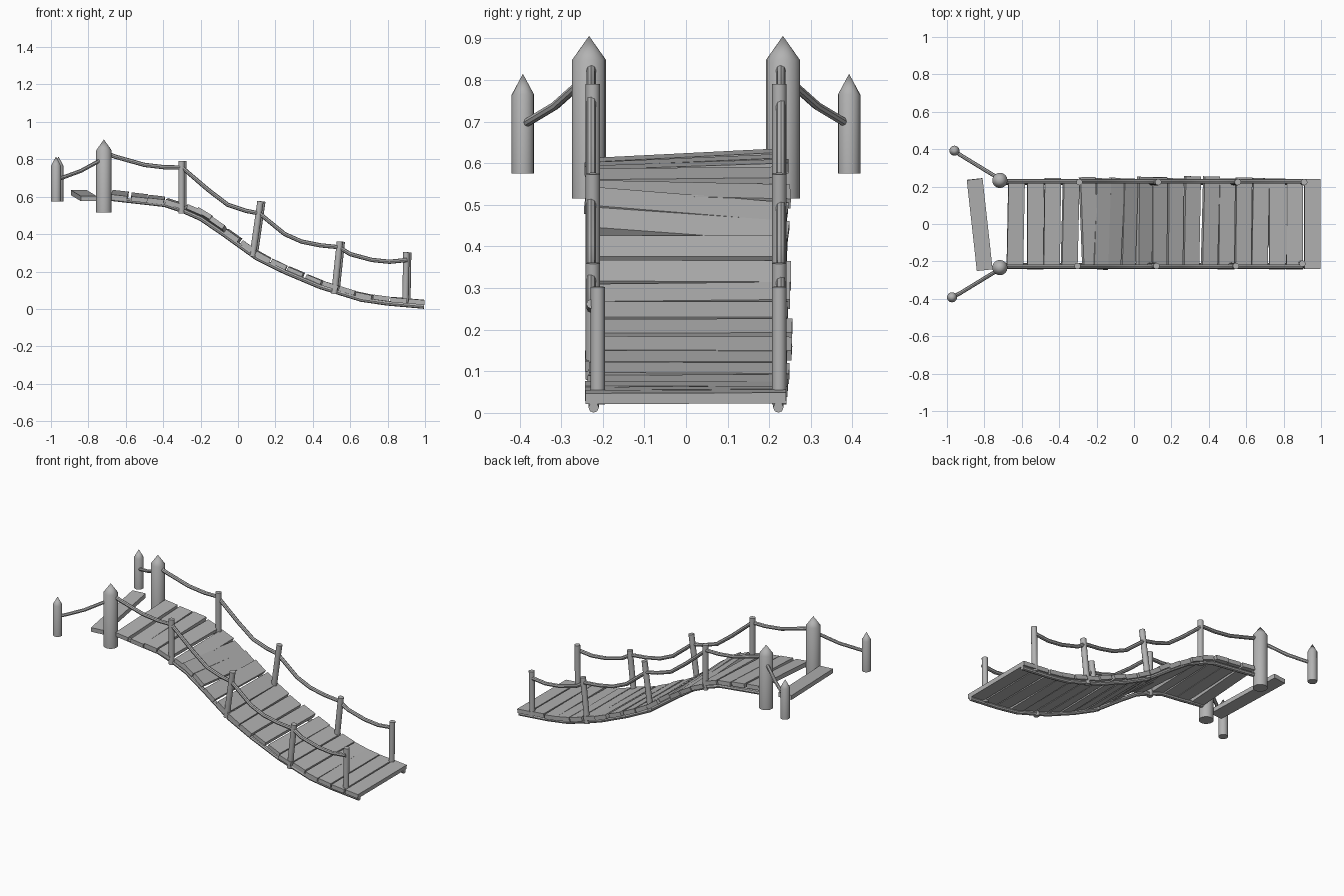
import bpy, bmesh, math, random
from mathutils import Matrix, Vector

random.seed(4)
cube = bpy.data.objects.get("Cube")
if cube:
    bpy.data.objects.remove(cube, do_unlink=True)

GREY = (0.45, 0.45, 0.45, 1)
mat = bpy.data.materials.new("weathered grey")
mat.use_nodes = True
mat.diffuse_color = GREY
mat.node_tree.nodes["Principled BSDF"].inputs["Base Color"].default_value = GREY


def add_mesh(name, mesh, smooth=False):
    obj = bpy.data.objects.new(name, mesh)
    bpy.context.collection.objects.link(obj)
    mesh.materials.clear()
    mesh.materials.append(mat)
    if smooth:
        bpy.ops.object.select_all(action="DESELECT")
        obj.select_set(True)
        bpy.context.view_layer.objects.active = obj
        bpy.ops.object.shade_smooth_by_angle(angle=math.radians(35))
    return obj


def plank(name, centre, size, pitch=0, yaw=0, roll=0):
    bm = bmesh.new()
    bmesh.ops.create_cube(bm, size=1, matrix=Matrix.Diagonal((*size, 1)))
    rot = (Matrix.Rotation(-pitch, 4, "Y") @ Matrix.Rotation(math.radians(yaw), 4, "Z")
           @ Matrix.Rotation(math.radians(roll), 4, "X"))
    bmesh.ops.transform(bm, matrix=Matrix.Translation(centre) @ rot, verts=bm.verts)
    mesh = bpy.data.meshes.new(name)
    bm.to_mesh(mesh)
    bm.free()
    add_mesh(name, mesh)


def post(name, foot, top, radius, tip=0):
    """Round post from foot to top, with an optional pointed end."""
    foot, top = Vector(foot), Vector(top)
    axis = top - foot
    length = axis.length
    bm = bmesh.new()
    bmesh.ops.create_cone(bm, cap_ends=True, segments=16, radius1=radius, radius2=radius,
                          depth=length, matrix=Matrix.Translation((0, 0, length / 2)))
    if tip:
        cap = [f for f in bm.faces if f.normal.z > 0.9]
        centre = bmesh.ops.poke(bm, faces=cap)["verts"][0]
        centre.co.z += tip
    turn = axis.to_track_quat("Z", "Y").to_matrix().to_4x4()
    bmesh.ops.transform(bm, matrix=Matrix.Translation(foot) @ turn, verts=bm.verts)
    mesh = bpy.data.meshes.new(name)
    bm.to_mesh(mesh)
    bm.free()
    add_mesh(name, mesh, True)


def rope(name, points, radius):
    curve = bpy.data.curves.new(name + " path", "CURVE")
    curve.dimensions = "3D"
    curve.bevel_depth = radius
    curve.bevel_resolution = 2
    curve.use_fill_caps = True
    spline = curve.splines.new("POLY")
    spline.points.add(len(points) - 1)
    for p, co in zip(spline.points, points):
        p.co = (*co, 1)
    temp = bpy.data.objects.new(name + " path", curve)
    bpy.context.collection.objects.link(temp)
    deps = bpy.context.evaluated_depsgraph_get()
    mesh = bpy.data.meshes.new_from_object(temp.evaluated_get(deps))
    bpy.data.objects.remove(temp, do_unlink=True)
    add_mesh(name, mesh, True)


# Sagging line that carries the deck (x, z)
DECK = [(-.7, .592), (-.39, .557), (-.295, .525), (-.2, .483), (-.085, .405),
        (.1, .272), (.25, .198), (.44, .118), (.66, .05), (.8, .03), (.995, .013)]


def deck_z(x):
    for (x0, z0), (x1, z1) in zip(DECK, DECK[1:]):
        if x <= x1 or x1 == DECK[-1][0]:
            return z0 + (z1 - z0) * (x - x0) / (x1 - x0)


# Deck planks, each a little crooked
XS = [-.635, -.53, -.44, -.348, -.25, -.185, -.115, -.04, .043, .123,
      .21, .3, .4, .488, .578, .67, .762, .857, .952]
ROLL = {0: 3, 1: 2.5, 2: 2, 3: 1, 4: -2, 5: -3, 6: -2, 7: 1}
YAW = {4: 1.5, 5: -4, 6: -4.5, 7: -1.5, 18: 0}
for i, x in enumerate(XS):
    slope = (deck_z(x + .05) - deck_z(x - .05)) / .1
    pitch = math.atan(slope)
    centre = (x - math.sin(pitch) * .022, .015 if i in (11, 12) else random.uniform(-.003, .008),
              deck_z(x) + math.cos(pitch) * .022)
    plank(f"deck_plank_{i + 1}", centre, (.087, random.uniform(.478, .492), .026), pitch,
          YAW.get(i, random.uniform(-1.5, .3)), ROLL.get(i, random.uniform(-.3, .8)))

# Loose plank at the upper entrance
plank("loose_plank", (-.825, -.003, .606), (.085, .49, .027), 0, 6.3, 3.8)

# Railing rope sag (x, z), from the entrance post to the lowest post
RAIL = [(-.715, .84), (-.66, .815), (-.5, .77), (-.39, .757), (-.3, .757), (-.16, .637),
        (-.055, .557), (.04, .525), (.115, .51), (.25, .4), (.34, .36), (.44, .34),
        (.54, .33), (.6, .293), (.715, .262), (.81, .252), (.905, .262)]
# Railing posts: foot x, foot z, top x, top z
RAIL_POSTS = [(-.297, .51, -.297, .79), (.083, .28, .125, .575),
              (.52, .08, .55, .36), (.9, .02, .905, .303)]

for side, s in (("left", 1), ("right", -1)):
    post(f"{side}_entrance_post", (-.717, s * .233, .515), (-.717, s * .233, .848), .041, .058)
    ax = -.96 if s > 0 else -.973
    post(f"{side}_anchor_post", (ax, s * .392, .575), (ax, s * .392, .765), .027, .05)
    rope(f"{side}_anchor_rope", [(ax, s * .392, .692), (-.93, s * .37, .705),
                                 (-.84, s * .315, .738), (-.717, s * .24, .805)], .0105)
    rope(f"{side}_deck_rope", [(x, s * .222, z) for x, z in DECK], .0125)
    rope(f"{side}_rail_rope", [(x, s * .228, z) for x, z in RAIL], .0115)
    for i, (x0, z0, x1, z1) in enumerate(RAIL_POSTS):
        lean = .005 * s
        y = s * (.212 if s < 0 and i == 3 else .224)
        post(f"{side}_rail_post_{i + 1}", (x0 + lean, y, z0), (x1 + lean, y, z1), .017)
